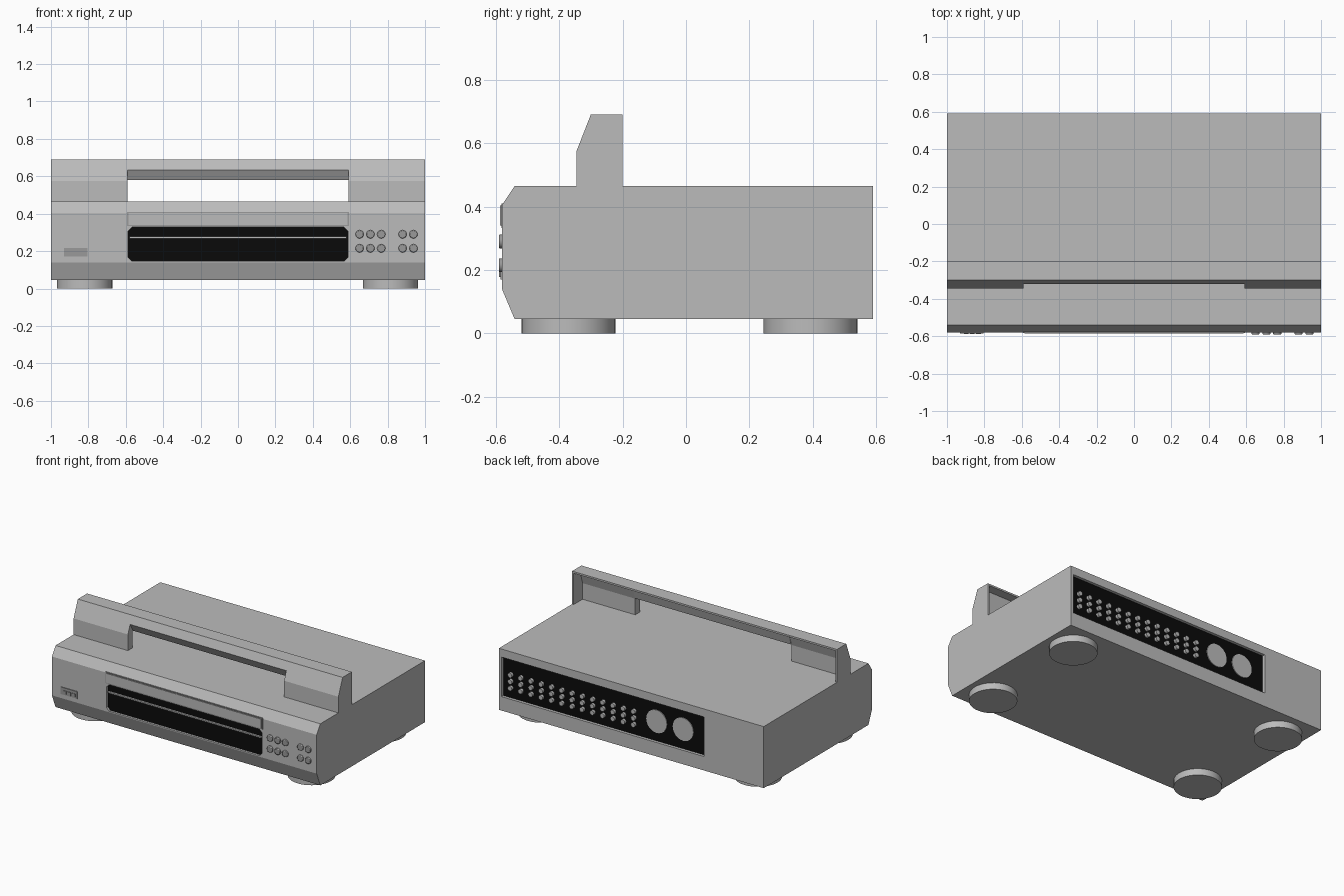
import bpy, bmesh, math

cube = bpy.data.objects.get("Cube")
if cube:
    bpy.data.objects.remove(cube, do_unlink=True)


def material(name, value):
    m = bpy.data.materials.new(name)
    m.use_nodes = True
    colour = (value, value, value, 1)
    m.diffuse_color = colour
    m.node_tree.nodes["Principled BSDF"].inputs["Base Color"].default_value = colour
    return m


silver = material("silver grey", 0.5)
grey = material("button grey", 0.32)
black = material("gloss black", 0.003)


def finish(name, bm, mat):
    bmesh.ops.recalc_face_normals(bm, faces=bm.faces)
    mesh = bpy.data.meshes.new(name)
    bm.to_mesh(mesh)
    bm.free()
    mesh.materials.append(mat)
    obj = bpy.data.objects.new(name, mesh)
    bpy.context.collection.objects.link(obj)
    return obj


def prism(name, profile, axis, start, end, mat):
    """Extrude a (y, z) profile along x, or an (x, z) profile along y."""
    bm = bmesh.new()
    rings = []
    for d in (start, end):
        rings.append([bm.verts.new((d, u, z) if axis == "x" else (u, d, z))
                      for u, z in profile])
    n = len(profile)
    for ring in rings:
        bm.faces.new(ring)
    for i in range(n):
        j = (i + 1) % n
        bm.faces.new((rings[0][i], rings[0][j], rings[1][j], rings[1][i]))
    return finish(name, bm, mat)


def box(name, x, y, z, mat):
    rect = [(x[0], z[0]), (x[1], z[0]), (x[1], z[1]), (x[0], z[1])]
    return prism(name, rect, "y", y[0], y[1], mat)


def disc(name, centre, radius, depth, axis, mat, sides=32, bevel=0):
    bpy.ops.mesh.primitive_cylinder_add(
        vertices=sides, radius=radius, depth=depth, location=centre,
        rotation=(math.pi / 2 if axis == "y" else 0, 0, 0))
    obj = bpy.context.object
    obj.name = name
    obj.data.materials.append(mat)
    if bevel:
        mod = obj.modifiers.new("rounded rim", "BEVEL")
        mod.width = bevel
        mod.segments = 2
    bpy.ops.object.shade_smooth_by_angle()
    return obj


def cut(obj, cutter):
    mod = obj.modifiers.new("recess", "BOOLEAN")
    mod.operation = "DIFFERENCE"
    mod.solver = "EXACT"
    mod.object = cutter
    bpy.context.view_layer.objects.active = obj
    bpy.ops.object.modifier_apply(modifier=mod.name)
    bpy.data.objects.remove(cutter, do_unlink=True)


# Case with chamfered front edges
FRONT, BACK, TOP, BASE = -0.58, 0.59, 0.465, 0.045
body = prism("case", [(-0.54, BASE), (FRONT, 0.14), (FRONT, 0.405), (-0.54, TOP),
                      (BACK, TOP), (BACK, BASE)], "x", -1, 1, silver)

# Display recess with clipped corners, and rear socket recess
w, c, low, high = 0.587, 0.02, 0.147, 0.328
window = [(-w + c, low), (w - c, low), (w, low + c), (w, high - c),
          (w - c, high), (-w + c, high), (-w, high - c), (-w, low + c)]
cut(body, prism("window_cutter", window, "y", -0.7, FRONT + 0.015, silver))
cut(body, box("socket_cutter", (-0.55, 0.98), (BACK - 0.02, 0.7), (0.14, 0.41), silver))

# Recess floors are black
body.data.materials.append(black)
for face in body.data.polygons:
    y = face.center.y
    if abs(face.normal.y) > 0.9 and (abs(y - FRONT - 0.015) < 0.003
                                     or abs(y - BACK + 0.02) < 0.003):
        face.material_index = 1

# Display trim and loading drawer
box("display_trim", (-0.58, 0.58), (FRONT + 0.002, FRONT + 0.015), (0.268, 0.277), silver)
box("drawer_surround", (-0.594, 0.594), (FRONT - 0.002, FRONT + 0.01), (0.333, 0.41), grey)
box("drawer_front", (-0.585, 0.585), (FRONT - 0.006, FRONT + 0.01), (0.34, 0.403), silver)

# Power switch with small keys
box("power_switch", (-0.93, -0.805), (FRONT - 0.005, FRONT + 0.01), (0.17, 0.218), grey)
for i in range(3):
    x = -0.91 + i * 0.033
    box("power_key", (x, x + 0.025), (FRONT - 0.009, FRONT), (0.178, 0.2), grey)

# Front buttons
for z in (0.215, 0.29):
    for x in (0.65, 0.708, 0.766, 0.88, 0.938):
        disc("front_button", (x, FRONT, z), 0.022, 0.02, "y", grey, 20, 0.004)

# Handle: hollow behind, with end walls, side panels, cap and grip bar
outer = [(-0.345, TOP), (-0.345, 0.575), (-0.30, 0.69)]
panel = outer + [(-0.26, 0.69), (-0.295, 0.575), (-0.295, TOP)]
cheek = outer + [(-0.2, 0.69), (-0.2, TOP)]
for side in (-1, 1):
    prism("handle_end", cheek, "x", side * 0.988, side, silver)
    prism("handle_panel", panel, "x", side * 0.59, side * 0.988, silver)
prism("grip_bar", [(-0.3215, 0.635), (-0.30, 0.69), (-0.26, 0.69), (-0.29, 0.58)],
      "x", -0.59, 0.59, silver)
box("handle_cap", (-0.988, 0.988), (-0.262, -0.2), (0.678, 0.69), silver)

# Rear sockets and round outlets
floor = BACK - 0.02
for i in range(13):
    for z in (0.21, 0.255, 0.30):
        disc("rear_socket", (0.92 - i * 0.0775, floor + 0.006, z), 0.016, 0.024, "y", silver, 12)
for x in (-0.18, -0.38):
    disc("rear_outlet", (x, floor, 0.275), 0.078, 0.01, "y", silver)

# Feet
for x in (-0.82, 0.815):
    for y in (-0.37, 0.393):
        disc("foot", (x, y, BASE / 2), 0.148, BASE, "z", silver, 40)
